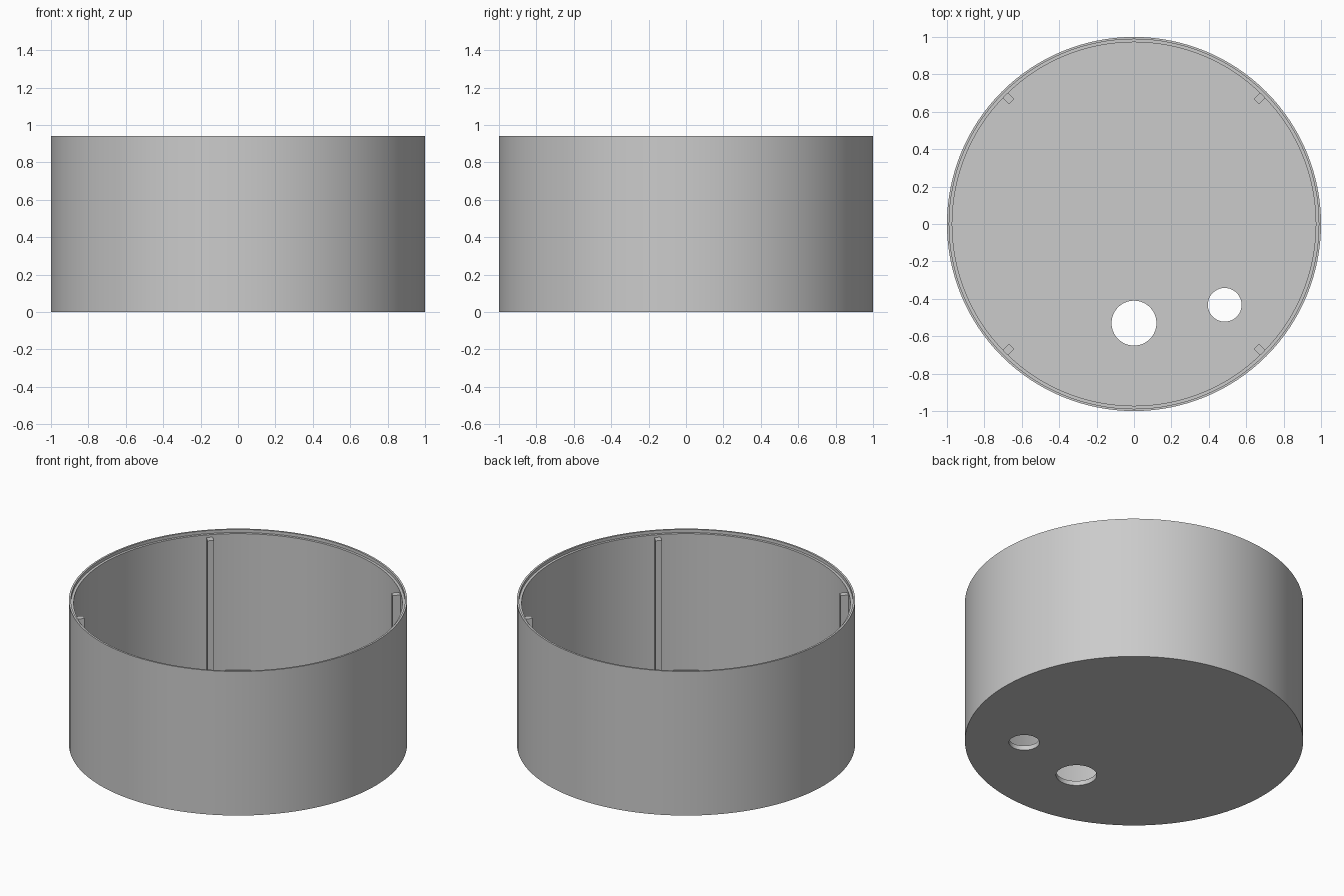
import bpy, bmesh, math
from mathutils import Matrix

cube = bpy.data.objects.get("Cube")
if cube:
    bpy.data.objects.remove(cube, do_unlink=True)

HEIGHT, FLOOR, WALL_IN = 0.94, 0.03, 0.972
SEGMENTS = 128

grey = bpy.data.materials.new("plain grey")
grey.use_nodes = True
grey.diffuse_color = (0.6, 0.6, 0.6, 1)
grey.node_tree.nodes["Principled BSDF"].inputs["Base Color"].default_value = (0.6, 0.6, 0.6, 1)


def make_object(name, bm):
    bmesh.ops.recalc_face_normals(bm, faces=bm.faces)
    mesh = bpy.data.meshes.new(name)
    bm.to_mesh(mesh)
    bm.free()
    mesh.materials.append(grey)
    obj = bpy.data.objects.new(name, mesh)
    bpy.context.collection.objects.link(obj)
    return obj


def lathe(name, profile, segments, centre=(0, 0)):
    """Stack rings of (radius, height) and cap both ends."""
    bm = bmesh.new()
    rings = []
    for r, z in profile:
        angles = [2 * math.pi * i / segments for i in range(segments)]
        rings.append([bm.verts.new((centre[0] + r * math.cos(a),
                                    centre[1] + r * math.sin(a), z)) for a in angles])
    for a, b in zip(rings, rings[1:]):
        for i in range(segments):
            j = (i + 1) % segments
            bm.faces.new((a[i], a[j], b[j], b[i]))
    bm.faces.new(rings[0])
    bm.faces.new(rings[-1])
    return make_object(name, bm)


# Open round tub with a thin stepped lip
ledge = HEIGHT - 0.02
tub = lathe("round_tub", [(1, 0), (1, HEIGHT), (0.988, HEIGHT), (0.988, ledge),
                          (WALL_IN, ledge), (WALL_IN, FLOOR)], SEGMENTS)

# Two holes through the floor
for name, centre, radius in (("large_hole_cutter", (0, -0.53), 0.12),
                             ("small_hole_cutter", (0.485, -0.432), 0.09)):
    cutter = lathe(name, [(radius, -0.1), (radius, 0.1)], 64, centre)
    cutter.hide_render = True
    cut = tub.modifiers.new(name, 'BOOLEAN')
    cut.operation, cut.solver, cut.object = 'DIFFERENCE', 'EXACT', cutter
    bpy.context.view_layer.objects.active = tub
    bpy.ops.object.modifier_apply(modifier=name)
    bpy.data.objects.remove(cutter, do_unlink=True)

bpy.ops.object.select_all(action='DESELECT')
tub.select_set(True)
bpy.context.view_layer.objects.active = tub
bpy.ops.object.shade_smooth_by_angle(angle=math.radians(30))

# Four upright ribs inside the wall, on the diagonals
rib_in, rib_out, rib_top, rib_width = 0.925, 0.982, 0.903, 0.038
corners = ("back_left", "back_right", "front_right", "front_left")
for i, corner in enumerate(corners):
    bm = bmesh.new()
    size = (rib_out - rib_in, rib_width, rib_top - FLOOR + 0.01)
    place = (Matrix.Rotation(math.radians(45 + 90 * i), 4, 'Z')
             @ Matrix.Translation(((rib_in + rib_out) / 2, 0, (rib_top + FLOOR - 0.01) / 2))
             @ Matrix.Diagonal((*size, 1)))
    bmesh.ops.create_cube(bm, size=1, matrix=place)
    make_object(corner + "_rib", bm)
